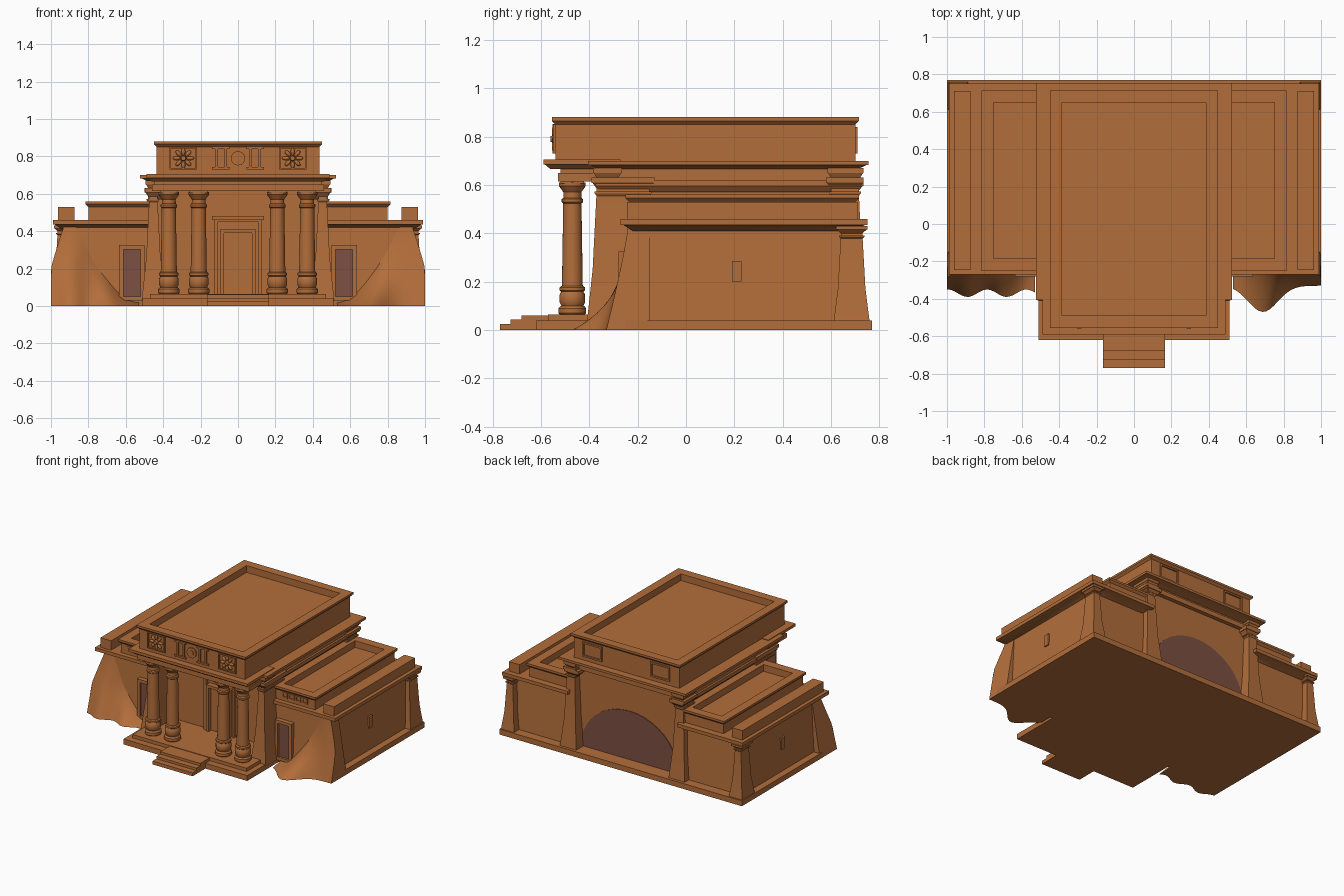
import bpy, bmesh, math
from mathutils import Matrix

if "Cube" in bpy.data.objects:
    bpy.data.objects.remove(bpy.data.objects["Cube"])


def material(name, colour):
    mat = bpy.data.materials.new(name)
    mat.use_nodes = True
    mat.diffuse_color = (*colour, 1)
    mat.node_tree.nodes["Principled BSDF"].inputs["Base Color"].default_value = (*colour, 1)
    return mat


STONE = material("sandstone", (0.45, 0.155, 0.043))
DARK = material("dark_umber", (0.2, 0.08, 0.055))
made = []


def finish(name, bm, mat=STONE, mirror=False):
    bmesh.ops.recalc_face_normals(bm, faces=bm.faces)
    mesh = bpy.data.meshes.new(name)
    bm.to_mesh(mesh)
    bm.free()
    mesh.materials.append(mat)
    part = bpy.data.objects.new(name, mesh)
    bpy.context.collection.objects.link(part)
    if mirror:
        part.modifiers.new("Mirror", 'MIRROR').use_clip = False
    made.append(part)


def skin(bm, loops):
    """Join closed loops of points and cap both ends."""
    rows = [[bm.verts.new(point) for point in loop] for loop in loops]
    for low, high in zip(rows, rows[1:]):
        for i in range(len(low)):
            bm.faces.new((low[i - 1], low[i], high[i], high[i - 1]))
    bm.faces.new(rows[0])
    bm.faces.new(rows[-1])


def stack(name, x, y, rings, mat=STONE, mirror=False):
    """Rectangle carried up through rings of (height, outward growth)."""
    bm = bmesh.new()
    skin(bm, [[(x[0] - g, y[0] - g, z), (x[1] + g, y[0] - g, z),
               (x[1] + g, y[1] + g, z), (x[0] - g, y[1] + g, z)] for z, g in rings])
    finish(name, bm, mat, mirror)


def box(name, x, y, z, mat=STONE, mirror=False):
    stack(name, x, y, [(z[0], 0), (z[1], 0)], mat, mirror)


def cornice(name, x, y, z, out, mirror=False):
    """Flaring moulding with a flat upper edge."""
    low, high = z
    mid = (low + high) / 2
    stack(name, x, y, [(low, 0), (mid, out * 0.8), (mid, out), (high, out)], STONE, mirror)


def sunk_roof(name, x, y, z, lip, rim, mirror=False):
    """Block with a projecting lip around a sunken roof."""
    low, high = z
    stack(name, x, y, [(low, 0), (high - 2 * lip, 0), (high - lip, lip), (high, lip),
                       (high, -rim), (high - rim, -rim)], STONE, mirror)


def turned(name, x, y, profile, sides=24):
    bm = bmesh.new()
    angles = [math.tau * k / sides for k in range(sides)]
    skin(bm, [[(x + r * math.cos(a), y + r * math.sin(a), z) for a in angles] for r, z in profile])
    finish(name, bm, STONE, True)


def frame(name, x, y, z, width, mirror=False):
    """Upright rectangular border."""
    bm = bmesh.new()
    (left, right), (low, high) = x, z
    for a, b, c, d in ((left, left + width, low, high), (right - width, right, low, high),
                       (left + width, right - width, high - width, high),
                       (left + width, right - width, low, low + width)):
        skin(bm, [[(a, depth, c), (b, depth, c), (b, depth, d), (a, depth, d)] for depth in y])
    finish(name, bm, STONE, mirror)


def rock(name, side, reach):
    """Weathered mound leaning on the front corner of a wing."""
    bm = bmesh.new()
    loops = []
    columns, rows = 24, 12
    for i in range(columns + 1):
        u = i / columns
        x = 0.53 + 0.47 * u
        rise = min(1, u * 1.1)
        top = 0.02 + 0.41 * rise * rise * (3 - 2 * rise)
        loop = []
        for k in range(rows + 1):
            t = k / rows
            z = top * t
            pinch = 0.35 * u * max(0, z - 0.2) ** 1.1
            loop.append((side * (x - pinch), -0.24 - reach(x) * (1 - t) ** 1.2, z))
        loop += [(loop[-1][0], -0.15, top), (side * x, -0.15, 0)]
        loops.append(loop)
    skin(bm, loops)
    finish(name, bm)


# Ground slab, platform and entrance steps
box("ground_slab", (-1, 1), (-0.25, 0.77), (0, 0.04))
box("platform", (-0.51, 0.51), (-0.62, -0.2), (0, 0.04))
box("upper_platform", (-0.47, 0.47), (-0.57, -0.2), (0.04, 0.065))
for i in range(3):
    front = -0.77 + i * 0.045
    box("entrance_step", (-0.165, 0.165), (front, -0.56), (0, 0.025 + i * 0.018))

# Main hall, entablature and attic with sunken roof
box("main_hall", (-0.45, 0.45), (-0.2, 0.66), (0.04, 0.62))
box("porch_beam", (-0.46, 0.46), (-0.53, 0.69), (0.615, 0.65))
box("porch_frieze", (-0.45, 0.45), (-0.52, 0.68), (0.65, 0.67))
box("hall_upper_wall", (0.4, 0.475), (-0.36, 0.72), (0.6, 0.67), mirror=True)
cornice("hall_moulding", (0.4, 0.465), (-0.35, 0.71), (0.57, 0.62), 0.025, mirror=True)
cornice("front_cornice", (-0.46, 0.46), (-0.56, -0.3), (0.665, 0.705), 0.03)
cornice("hall_cornice", (-0.48, 0.48), (-0.36, 0.71), (0.665, 0.7), 0.045)
sunk_roof("attic", (-0.435, 0.435), (-0.54, 0.7), (0.69, 0.88), lip=0.015, rim=0.05)

# Carved attic ornaments
bm = bmesh.new()
facing = Matrix.Rotation(math.pi / 2, 4, 'X')
centre = Matrix.Translation((0.292, -0.545, 0.79)) @ facing
for k in range(8):
    petal = (centre @ Matrix.Rotation(math.tau * k / 8, 4, 'Z') @ Matrix.Translation((0.036, 0, 0))
             @ Matrix.Diagonal((0.021, 0.011, 0.01, 1)))
    bmesh.ops.create_uvsphere(bm, u_segments=10, v_segments=6, radius=1, matrix=petal)
bmesh.ops.create_cone(bm, cap_ends=True, segments=16, radius1=0.018, radius2=0.012, depth=0.03, matrix=centre)
finish("rosette", bm, STONE, True)
frame("rosette_frame", (0.22, 0.365), (-0.55, -0.53), (0.73, 0.85), width=0.008, mirror=True)
frame("rear_panel", (0.2, 0.36), (0.69, 0.71), (0.73, 0.84), width=0.012, mirror=True)
for x in (0.065, 0.115):
    box("relief_post", (x - 0.007, x + 0.007), (-0.55, -0.53), (0.74, 0.84), mirror=True)
for z in (0.73, 0.84):
    box("relief_bar", (0.045, 0.14), (-0.552, -0.53), (z, z + 0.012), mirror=True)
bm = bmesh.new()
for radius, depth in ((0.038, 0.02), (0.02, 0.03)):
    bmesh.ops.create_cone(bm, cap_ends=True, segments=24, radius1=radius, radius2=radius, depth=depth,
                          matrix=Matrix.Translation((0, -0.54, 0.79)) @ facing)
finish("relief_disc", bm)

# Main doorway
frame("door_outer_frame", (-0.125, 0.125), (-0.225, -0.19), (0.03, 0.47), width=0.018)
frame("door_inner_frame", (-0.095, 0.095), (-0.24, -0.19), (0.03, 0.41), width=0.02)
box("door_hood", (-0.14, 0.14), (-0.235, -0.19), (0.46, 0.48))
box("door_leaf", (-0.08, 0.08), (-0.208, -0.19), (0.06, 0.4))

# Porch columns: tapered shaft, rounded collars and flared capital
for x in (0.21, 0.37):
    y = -0.47
    turned("column_shaft", x, y, [(0.045, 0.06), (0.037, 0.57), (0.055, 0.595), (0.055, 0.61)])
    for radius, z, half in ((0.057, 0.08, 0.02), (0.053, 0.13, 0.03), (0.053, 0.17, 0.012), (0.044, 0.535, 0.012)):
        turned("column_collar", x, y, [(radius * 0.85, z - half), (radius, z - half / 2),
                                       (radius, z + half / 2), (radius * 0.85, z + half)])
    box("column_abacus", (x - 0.048, x + 0.048), (y - 0.048, y + 0.048), (0.605, 0.62), mirror=True)


def pier(name, x, y, top, flare):
    """Battered pier with a necking band and a flared capital."""
    base = [(0.03, flare), (top * 0.4, flare * 0.4), (top * 0.9, 0)]
    stack(name, x, y, base + [(top, 0)], STONE, True)
    cornice(name + "_necking", x, y, (top * 0.88, top * 0.91), 0.008, mirror=True)
    cornice(name + "_capital", x, y, (top * 0.93, top), 0.02, mirror=True)


# Porch side walls and rear piers
pier("porch_side_wall", (0.43, 0.475), (-0.37, -0.15), top=0.63, flare=0.04)
pier("rear_pier", (0.415, 0.48), (0.6, 0.715), top=0.63, flare=0.035)
for name, y in (("front_upper_capital", (-0.37, -0.28)), ("rear_upper_capital", (0.6, 0.72))):
    cornice(name, (0.41, 0.48), y, (0.63, 0.67), 0.015, mirror=True)

# Side wings
stack("wing_body", (0.44, 0.93), (-0.24, 0.68), [(0.03, 0.02), (0.42, 0)], STONE, True)
cornice("wing_cornice", (0.5, 0.94), (-0.22, 0.7), (0.41, 0.46), 0.05, mirror=True)
sunk_roof("wing_parapet", (0.46, 0.8), (-0.235, 0.7), (0.45, 0.56), lip=0.015, rim=0.05, mirror=True)
box("outer_coping", (0.875, 0.963), (-0.245, 0.71), (0.45, 0.53), mirror=True)
pier("rear_corner_pier", (0.915, 0.965), (0.64, 0.73), top=0.43, flare=0.03)

# Side doorways, small windows and parapet carving
frame("side_door_frame", (0.5, 0.635), (-0.28, -0.24), (0.03, 0.325), width=0.022, mirror=True)
box("side_door", (0.52, 0.615), (-0.264, -0.255), (0.04, 0.31), DARK, True)
box("side_window", (0.93, 0.95), (0.19, 0.23), (0.2, 0.285), mirror=True)
for i in range(4):
    x = 0.53 + i * 0.055
    frame("parapet_carving", (x, x + 0.045), (-0.242, -0.23), (0.485, 0.525), width=0.009, mirror=True)

# Weathered rock at the front corners
rock("front_rock_left", 1, lambda x: 0.09 + 0.14 * math.exp(-((x - 0.69) * 9) ** 2))
rock("front_rock_right", -1, lambda x: 0.13 + 0.02 * math.sin(x * 30))

# Dark worn hollow on the rear wall
bm = bmesh.new()
arch = [math.pi * k / 20 for k in range(21)]
skin(bm, [[(0.4 * math.cos(a), y, 0.04 + 0.36 * math.sin(a)) for a in arch] for y in (0.657, 0.665)])
finish("rear_hollow", bm, DARK)

# Smooth shading with crisp edges
bpy.ops.object.select_all(action='DESELECT')
for part in made:
    part.select_set(True)
bpy.context.view_layer.objects.active = made[0]
bpy.ops.object.shade_smooth_by_angle(angle=math.radians(35))
